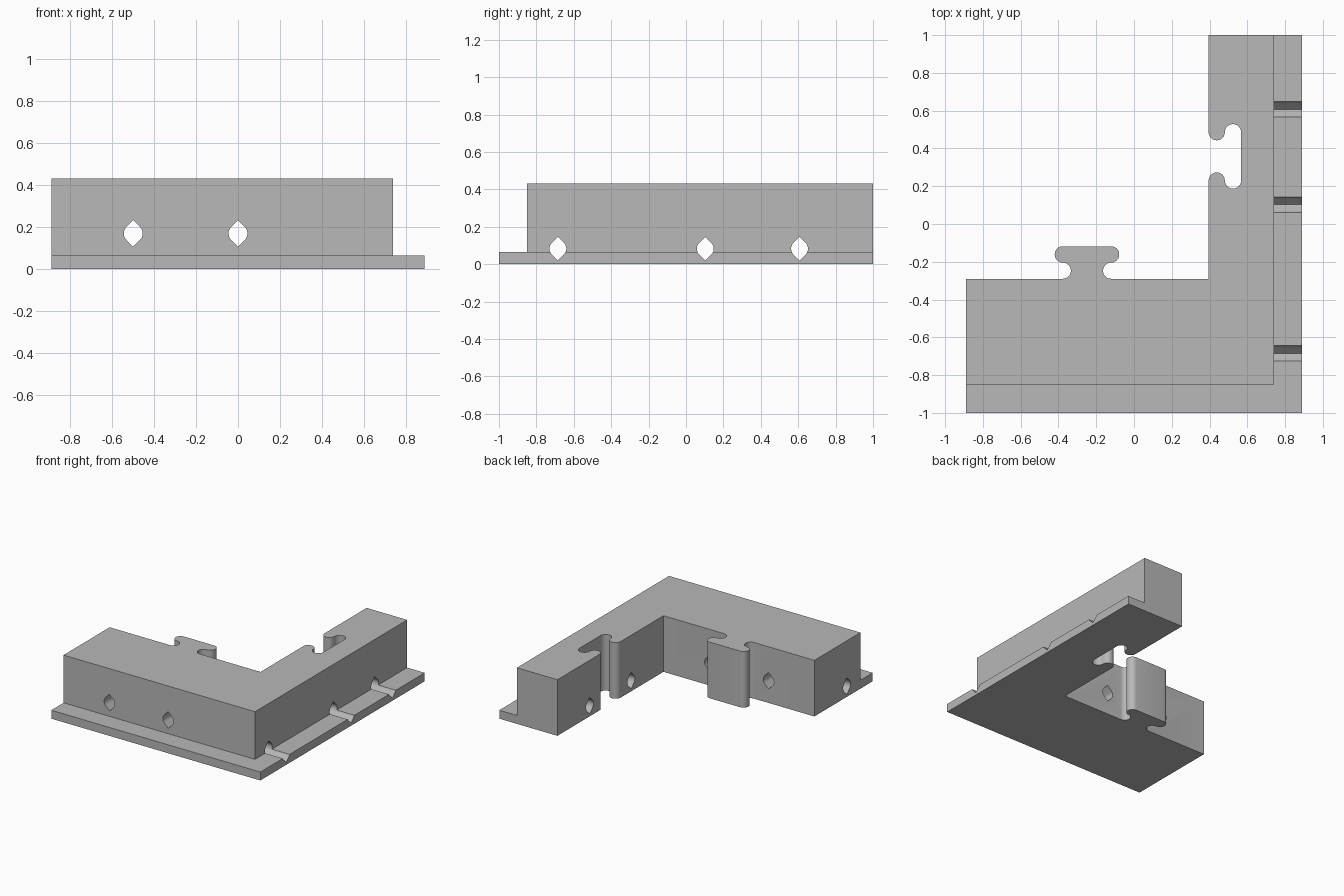
import bpy, bmesh
from math import cos, sin, pi, radians, sqrt
from mathutils import Vector

if "Cube" in bpy.data.objects:
    bpy.data.objects.remove(bpy.data.objects["Cube"])

# Main sizes
W, D, H = 0.89, 1.0, 0.432
LEDGE, LEDGE_H = 0.15, 0.065
INNER_X, INNER_Y = 0.395, -0.29
R = 0.043

grey = bpy.data.materials.new("plain grey")
grey.use_nodes = True
colour = (0.48, 0.48, 0.48, 1)
grey.diffuse_color = colour
grey.node_tree.nodes["Principled BSDF"].inputs["Base Color"].default_value = colour


def prism(name, points, extrude):
    """Extrude a flat outline along a vector into a closed solid."""
    bm = bmesh.new()
    face = bm.faces.new([bm.verts.new(p) for p in points])
    moved = bmesh.ops.extrude_face_region(bm, geom=[face])["geom"]
    bmesh.ops.translate(bm, vec=extrude,
                        verts=[v for v in moved if isinstance(v, bmesh.types.BMVert)])
    bmesh.ops.recalc_face_normals(bm, faces=bm.faces)
    mesh = bpy.data.meshes.new(name)
    bm.to_mesh(mesh)
    bm.free()
    mesh.materials.append(grey)
    obj = bpy.data.objects.new(name, mesh)
    bpy.context.collection.objects.link(obj)
    return obj


def arc(u, v, start, end, steps=12):
    angles = [radians(start + (end - start) * i / steps) for i in range(steps + 1)]
    return [(u + R * cos(a), v + R * sin(a)) for a in angles]


def joint(origin, along, out):
    """Rounded T outline, shared by the tongue and the socket."""
    half = arc(-0.128, R, -90, 90) + arc(-0.128, 3 * R, 270, 90)[1:]
    outline = half + [(-u, v) for u, v in reversed(half)]
    return [Vector(origin) + u * Vector(along) + v * Vector(out) for u, v in outline]


def cut(target, cutter):
    cutter.hide_render = True
    mod = target.modifiers.new("cut", "BOOLEAN")
    mod.operation, mod.solver, mod.object = "DIFFERENCE", "EXACT", cutter
    bpy.context.view_layer.objects.active = target
    bpy.ops.object.modifier_apply(modifier=mod.name)
    bpy.data.objects.remove(cutter)


# Corner body with socket and tongue in its outline
outline = [Vector(p) for p in [(-W, -D, 0), (W, -D, 0), (W, D, 0), (INNER_X, D, 0)]]
outline += joint((INNER_X, 0.358, 0), (0, -1, 0), (1, 0, 0))
outline += [Vector((INNER_X, INNER_Y, 0))]
outline += joint((-0.249, INNER_Y, 0), (-1, 0, 0), (0, 1, 0))
outline += [Vector((-W, INNER_Y, 0))]
body = prism("corner_body", outline, (0, 0, H))

# Step along the two outer sides, leaving the low ledge
x, y, far = W - LEDGE, -D + LEDGE, 1.2
step = [(-far, -far), (far, -far), (far, far), (x, far), (x, y), (-far, y)]
cut(body, prism("ledge_cutter", [(a, b, LEDGE_H) for a, b in step], (0, 0, 1)))

# Round holes with pointed top and bottom
r = 0.045
side = [(r * cos(a), r * sin(a)) for a in [-pi / 4 + pi / 2 * i / 10 for i in range(11)]]
hole = side + [(0, r * sqrt(2))] + [(-u, v) for u, v in reversed(side)] + [(0, -r * sqrt(2))]
for hx in (-0.5, 0):
    cut(body, prism("front_hole", [(hx + u, -far, 0.17 + v) for u, v in hole], (0, 2 * far, 0)))
for hy in (-0.685, 0.103, 0.607):
    cut(body, prism("side_hole", [(-far, hy + u, 0.083 + v) for u, v in hole], (2 * far, 0, 0)))

# Smooth curves, crisp edges
bpy.ops.object.select_all(action="DESELECT")
body.select_set(True)
bpy.context.view_layer.objects.active = body
bpy.ops.object.shade_smooth_by_angle(angle=radians(30))
